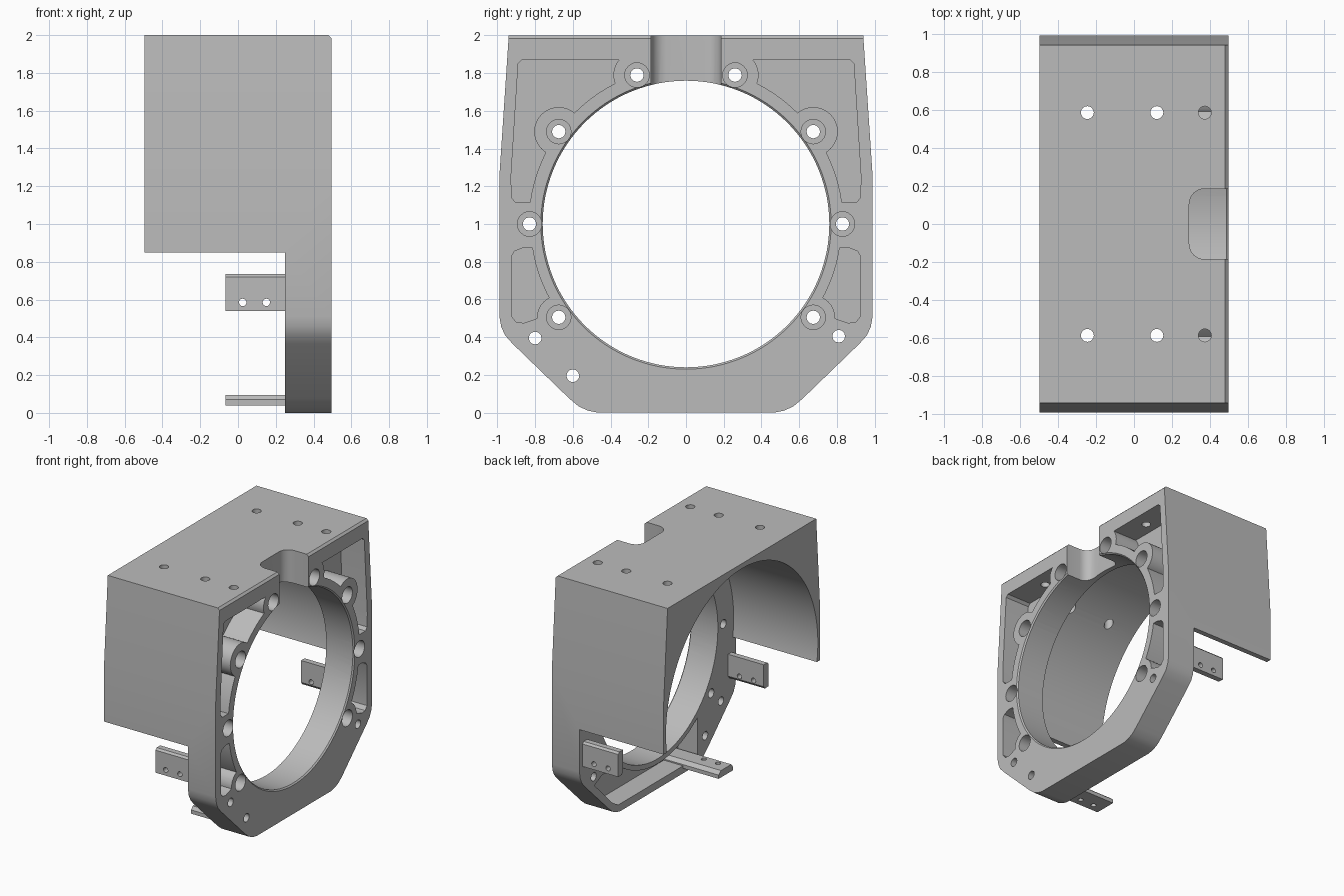
import bpy, bmesh, math
from mathutils import Matrix

cube = bpy.data.objects.get("Cube")
if cube:
    bpy.data.objects.remove(cube, do_unlink=True)

metal = bpy.data.materials.new("cast_grey")
metal.use_nodes = True
GREY = (0.5, 0.5, 0.5, 1)
metal.diffuse_color = GREY
metal.node_tree.nodes["Principled BSDF"].inputs["Base Color"].default_value = GREY

FRONT, BACK, STEP = 0.495, -0.495, 0.25   # plate face, hood end, plate rear
FLOOR = 0.28                              # bottom of the face pockets
CENTRE = 1.0                              # height of the bore axis


def finish(bm, name):
    bmesh.ops.recalc_face_normals(bm, faces=bm.faces)
    mesh = bpy.data.meshes.new(name)
    bm.to_mesh(mesh)
    bm.free()
    mesh.materials.append(metal)
    ob = bpy.data.objects.new(name, mesh)
    bpy.context.collection.objects.link(ob)
    return ob


def prism(name, pts, lo, hi, axis="x"):
    """Extrude a 2D outline along an axis."""
    place = {"x": lambda a, b, t: (t, a, b),
             "y": lambda a, b, t: (a, t, b),
             "z": lambda a, b, t: (a, b, t)}[axis]
    bm = bmesh.new()
    ends = [[bm.verts.new(place(a, b, t)) for a, b in pts] for t in (lo, hi)]
    for ring in ends:
        bm.faces.new(ring)
    n = len(pts)
    for i in range(n):
        j = (i + 1) % n
        bm.faces.new((ends[0][i], ends[0][j], ends[1][j], ends[1][i]))
    return finish(bm, name)


def circle(a, b, r, n=24):
    return [(a + r * math.cos(2 * math.pi * i / n),
             b + r * math.sin(2 * math.pi * i / n)) for i in range(n)]


def cut(target, cutter):
    mod = target.modifiers.new("cut", "BOOLEAN")
    mod.operation, mod.solver, mod.object = "DIFFERENCE", "EXACT", cutter
    dg = bpy.context.evaluated_depsgraph_get()
    mesh = bpy.data.meshes.new_from_object(target.evaluated_get(dg))
    target.modifiers.clear()
    target.data = mesh
    bpy.data.objects.remove(cutter, do_unlink=True)


def drill(target, a, b, r, lo, hi, axis="x", n=12):
    cut(target, prism("drill", circle(a, b, r, n), lo, hi, axis))


def flip(pts, side):
    return [(side * a, b) for a, b in pts]


def pocket(pts, lo, hi, rim, bosses):
    """Pocket cutter that leaves the bore rim and round bosses standing."""
    ob = prism("pocket", pts, lo, hi)
    drill(ob, 0, CENTRE, rim, lo - 0.1, hi + 0.1, n=96)
    for y, z, r in bosses:
        drill(ob, y, z, r, lo - 0.1, hi + 0.1, n=32)
    return ob


# Housing: full outline, then the rear lower half is removed
half = [(0.47, 0), (0.52, 0.01), (0.57, 0.033), (0.62, 0.075), (0.92, 0.365),
        (0.96, 0.41), (0.98, 0.455), (0.99, 0.51), (0.99, 1.25), (0.94, 2)]
body = prism("housing", half + flip(half, -1)[::-1], BACK, FRONT)
cut(body, prism("rear_gap", [(-2, -1), (STEP, -1), (STEP, 0.85), (-2, 0.85)], -2, 2, "y"))

# Wide hood bore and narrower plate bore with a chamfered mouth
drill(body, 0, CENTRE, 0.96, -1, STEP, n=128)
drill(body, 0, CENTRE, 0.76, 0, 1, n=128)
bm = bmesh.new()
bmesh.ops.create_cone(bm, cap_ends=True, segments=128, radius1=0.75, radius2=0.79,
                      depth=0.04, matrix=Matrix.Translation((FRONT, 0, CENTRE))
                      @ Matrix.Rotation(math.pi / 2, 4, "Y"))
cut(body, finish(bm, "mouth_chamfer"))

# Chamfer along the top front edge
cut(body, prism("edge_chamfer", [(FRONT - 0.017, 2.001), (FRONT + 0.03, 2.03),
                                 (FRONT + 0.001, 1.983)], -2, 2, "y"))

# Rounded notch in the top
corner = [(0.37 - 0.08 * math.sin(t), 0.105 + 0.08 * math.cos(t))
          for t in [i * math.pi / 12 for i in range(7)]]
notch = [(0.7, 0.185)] + corner
notch += [(a, -b) for a, b in reversed(notch)]
cut(body, prism("notch", notch, 1.5, 2.2, "z"))

# Pockets in the plate face, mirrored
for s in (1, -1):
    upper = flip([(0.25, 1.87), (0.87, 1.87), (0.89, 1.85), (0.928, 1.25),
                  (0.925, 1.14), (0.905, 1.115), (0.5, 1.115)], s)
    cut(body, pocket(upper, FLOOR, 0.7, 0.835,
                     [(s * 0.26, 1.79, 0.125), (s * 0.675, 1.49, 0.13)]))
    lower = flip([(0.7, 0.87), (0.86, 0.875), (0.91, 0.855), (0.925, 0.83),
                  (0.925, 0.51), (0.90, 0.48), (0.86, 0.475), (0.7, 0.53)], s)
    cut(body, pocket(lower, FLOOR, 0.7, 0.825, [(s * 0.675, 0.505, 0.115)]))

# Hollow in the rear of the plate foot
foot = [(-0.5, 0.06), (0.50, 0.06), (0.58, 0.11), (0.80, 0.33), (0.62, 0.42), (-0.5, 0.42)]
cut(body, pocket(foot, 0.1, 0.42, 0.80, [(0.675, 0.505, 0.13)]))

# Counterbored bolt holes, mirrored
for s in (1, -1):
    for y, z in ((0.26, 1.79), (0.675, 1.49), (0.83, 1.0), (0.675, 0.505)):
        drill(body, s * y, z, 0.065, 0.36, 0.7, n=24)
        drill(body, s * y, z, 0.036, 0.1, 0.7)

# Dowel holes in the plate foot
for y, z in ((-0.8, 0.395), (0.81, 0.405), (-0.6, 0.195)):
    drill(body, y, z, 0.034, 0.1, 0.7)

# Screw holes through the top
for y in (0.585, -0.585):
    for x in (-0.245, 0.12, 0.372):
        drill(body, x, y, 0.034, 1.7, 2.2, "z", 16)

# Side tabs and foot tab, each with two small holes
tabs = []
section = [(0.89, 0.56), (0.905, 0.54), (0.95, 0.54), (0.95, 0.72), (0.935, 0.735), (0.89, 0.735)]
for name, s in (("left_tab", 1), ("right_tab", -1)):
    tab = prism(name, flip(section, s), -0.065, 0.265)
    for x in (0.025, 0.15):
        drill(tab, x, 0.585, 0.02, -2, 2, "y")
    tabs.append(tab)
foot_tab = prism("foot_tab", [(-0.5, 0.04), (-0.32, 0.04), (-0.32, 0.07),
                              (-0.35, 0.095), (-0.48, 0.095), (-0.5, 0.07)], -0.065, 0.43)
for x in (0.025, 0.15):
    drill(foot_tab, x, -0.44, 0.02, -1, 1, "z")
tabs.append(foot_tab)

# Smooth round walls, keep edges sharp
for ob in [body] + tabs:
    bpy.ops.object.select_all(action="DESELECT")
    ob.select_set(True)
    bpy.context.view_layer.objects.active = ob
    bpy.ops.object.shade_smooth_by_angle(angle=math.radians(32))
